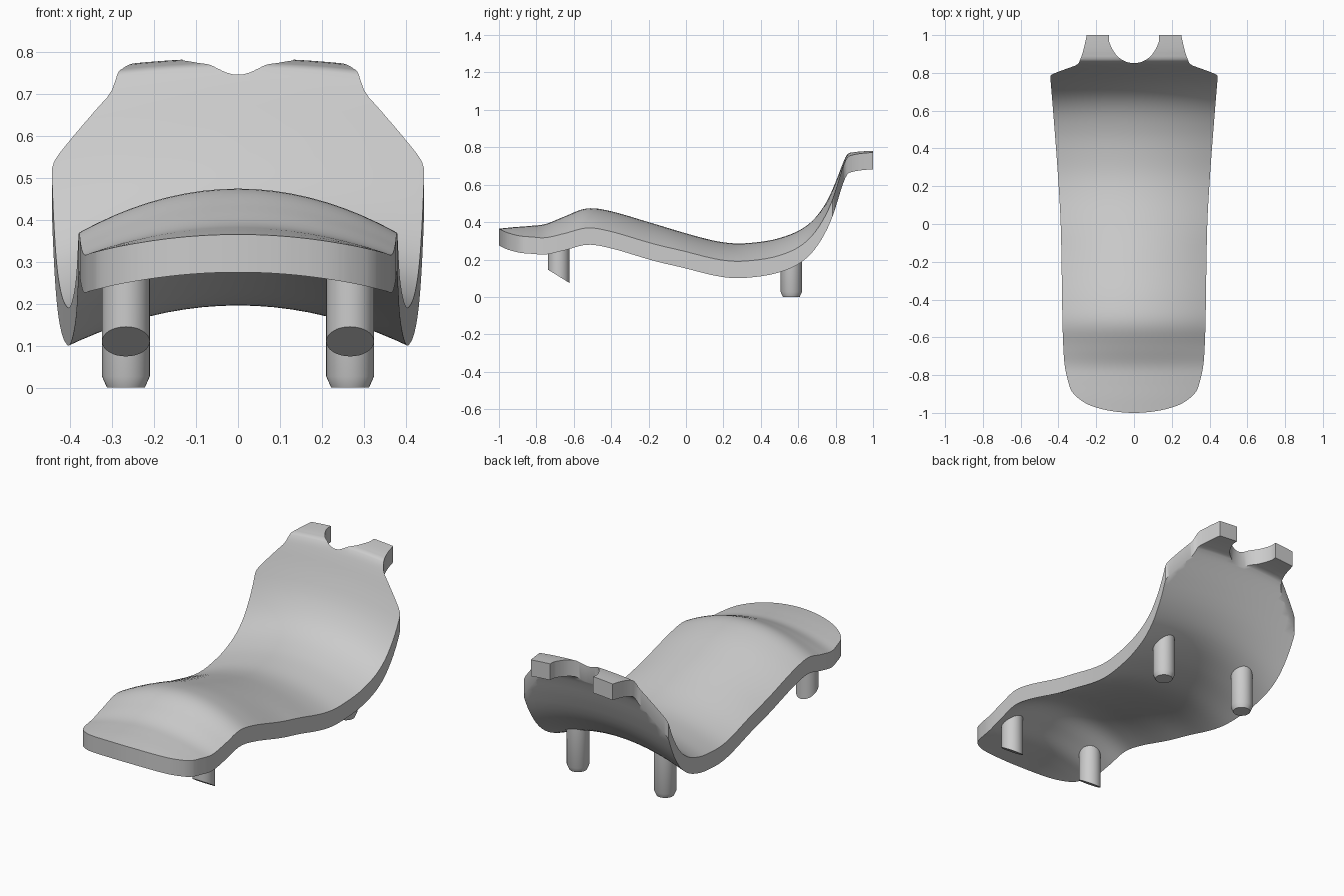
import bpy, bmesh
from mathutils import Vector

if "Cube" in bpy.data.objects:
    bpy.data.objects.remove(bpy.data.objects["Cube"], do_unlink=True)

grey = bpy.data.materials.new("light grey")
grey.use_nodes = True
grey.diffuse_color = (0.6, 0.6, 0.6, 1)
grey.node_tree.nodes["Principled BSDF"].inputs["Base Color"].default_value = grey.diffuse_color

THICKNESS = 0.09


def spline(keys, steps=6):
    """Smooth polyline through 2D key points."""
    pts = [Vector(k) for k in keys]
    out = []
    for i in range(len(pts) - 1):
        a, b, c, d = pts[max(i - 1, 0)], pts[i], pts[i + 1], pts[min(i + 2, len(pts) - 1)]
        for s in range(steps):
            t = s / steps
            out.append(b + (c - a) * t / 2
                       + (a * 2 - b * 5 + c * 4 - d) * t * t / 2
                       + (b * 3 - a - c * 3 + d) * t * t * t / 2)
    return out + [pts[-1]]


def lookup(curve, y):
    """Height of a polyline at y."""
    for a, b in zip(curve, curve[1:]):
        if y <= b.x:
            return a.y + (b.y - a.y) * (y - a.x) / max(b.x - a.x, 1e-6)
    return curve[-1].y


def flip(pts):
    return [(-p[0], p[1]) for p in reversed(pts)]


def finish(bm, name):
    bmesh.ops.recalc_face_normals(bm, faces=bm.faces[:])
    mesh = bpy.data.meshes.new(name)
    bm.to_mesh(mesh)
    bm.free()
    mesh.materials.append(grey)
    obj = bpy.data.objects.new(name, mesh)
    bpy.context.collection.objects.link(obj)
    bpy.ops.object.select_all(action="DESELECT")
    obj.select_set(True)
    bpy.context.view_layer.objects.active = obj
    bpy.ops.object.shade_smooth_by_angle(angle=0.6)
    return obj


# Long wavy profile (y, z) along the middle, and how strongly each section arches
crest = spline([(-1, .365), (-.92, .373), (-.83, .38), (-.75, .39), (-.65, .43), (-.53, .473),
                (-.4, .458), (-.2, .4), (0, .34), (.15, .301), (.27, .286), (.4, .295),
                (.5, .315), (.6, .353), (.68, .411), (.75, .505), (.8, .615), (.84, .718),
                (.865, .765), (.9, .776), (.95, .782), (1, .785)])
arch = spline([(-1, .42), (-.8, .5), (-.55, .72), (-.2, .74), (0, .65), (.3, .58),
               (.6, .48), (.8, .26), (.9, .2), (1, .2)])


def top_height(x, y):
    return lookup(crest, y) - lookup(arch, y) * x * x


# Plan outline: rounded front and sides, shoulders, tabs and rear notch
side = [(0, -1), (.12, -.99), (.22, -.965), (.285, -.93), (.33, -.885), (.352, -.82), (.369, -.73),
        (.378, -.55), (.382, -.3), (.388, 0), (.402, .25), (.422, .52), (.443, .775)]
shoulder = [(.443, .775), (.438, .79), (.39, .81), (.34, .828), (.3, .845), (.283, .875), (.268, .92), (.25, 1)]
notch = [(.132, 1), (.13, .96), (.098, .9), (.052, .863), (0, .852)]
shoulder_line = spline(shoulder, 3)[1:]
outline = (spline(flip(side) + side[1:], 4) + shoulder_line
           + spline(notch + flip(notch)[1:], 4) + flip(shoulder_line))

bm = bmesh.new()
bm.faces.new([bm.verts.new((p[0], p[1], 0)) for p in outline])


def cut(point, normal):
    bmesh.ops.bisect_plane(bm, geom=bm.verts[:] + bm.edges[:] + bm.faces[:],
                           dist=0.0005, plane_co=point, plane_no=normal)


for i in range(-44, 45):
    cut((0, i / 45, 0), (0, 1, 0))
for i in range(12):
    cut((0, .805 + i * .0115, 0), (0, 1, 0))
for i in range(-10, 11):
    cut((i * .042, 0, 0), (1, 0, 0))

# Bend the sheet, then give it thickness straight down
for v in bm.verts:
    v.co.z = top_height(v.co.x, v.co.y)
copy = bmesh.ops.extrude_face_region(bm, geom=bm.faces[:], use_keep_orig=True)
for v in copy["geom"]:
    if isinstance(v, bmesh.types.BMVert):
        v.co.z -= THICKNESS
finish(bm, "curved_panel")


def peg(name, x, y, rings):
    """Round peg from (radius, z, tilt) rings, bottom first."""
    bm = bmesh.new()
    bmesh.ops.create_circle(bm, cap_ends=True, segments=32, radius=1)
    face = bm.faces[:]
    loops = [bm.verts[:]]
    for _ in rings[1:]:
        geom = bmesh.ops.extrude_face_region(bm, geom=face)["geom"]
        bmesh.ops.delete(bm, geom=[f for f in face if f.is_valid and len(loops) > 1], context="FACES_ONLY")
        face = [g for g in geom if isinstance(g, bmesh.types.BMFace)]
        loops.append([g for g in geom if isinstance(g, bmesh.types.BMVert)])
    for loop, (radius, z, tilt) in zip(loops, rings):
        for v in loop:
            v.co = (x + v.co.x * radius, y + v.co.y * radius, z + v.co.y * radius * tilt)
    finish(bm, name)


# Two slant-cut front pegs and two chamfered rear pegs
for label, sign in (("left", 1), ("right", -1)):
    peg("front_peg_" + label, sign * .267, -.68, [(.057, .11, -.62), (.057, .31, 0)])
    peg("rear_peg_" + label, sign * .267, .563, [(.045, 0, 0), (.057, .027, 0), (.057, .255, 0)])
